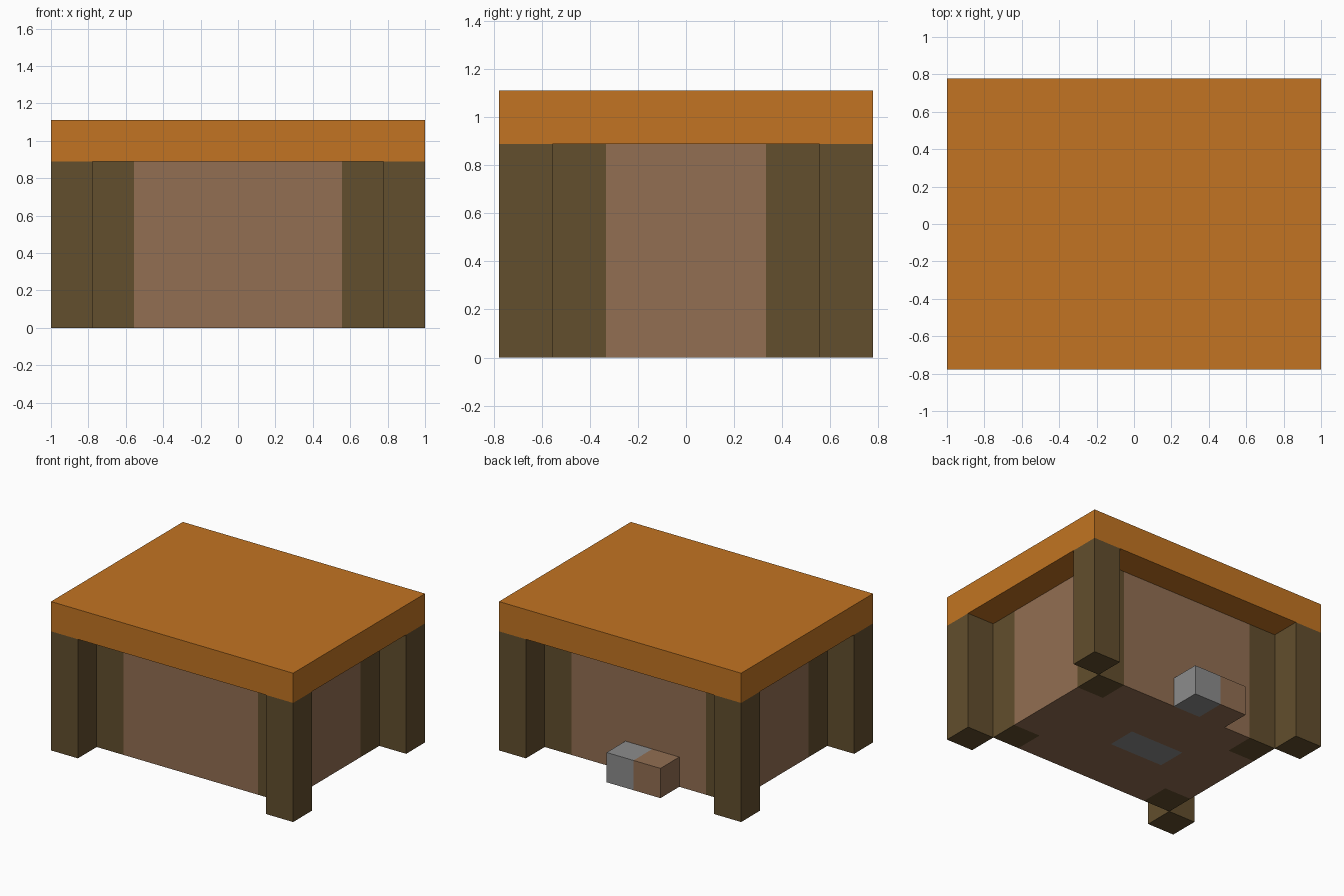
import bpy
import bmesh
from mathutils import Vector

if "Cube" in bpy.data.objects:
    bpy.data.objects.remove(bpy.data.objects["Cube"], do_unlink=True)

U = 2 / 9                        # building unit: the table is 9 x 7 x 5 units
X, Y, LEG_H, TOP_H = 4.5 * U, 3.5 * U, 4 * U, 5 * U


def material(name, rgb):
    """Flat material from 0-255 sRGB values, stored as linear."""
    linear = [((c / 255 + 0.055) / 1.055) ** 2.4 for c in rgb]
    mat = bpy.data.materials.new(name)
    mat.use_nodes = True
    mat.diffuse_color = (*linear, 1)
    mat.node_tree.nodes["Principled BSDF"].inputs["Base Color"].default_value = (*linear, 1)
    return mat


orange = material("orange_wood", (194, 116, 34))
dark = material("dark_wood", (98, 78, 45))
tan = material("tan_panel", (146, 110, 82))
grey = material("grey_metal", (140, 140, 140))


def box(name, low, high, mats, cuts=(), rule=None):
    """Box between two corners; cuts are (axis, position), rule picks a material per face centre."""
    low, high = Vector(low), Vector(high)
    bm = bmesh.new()
    bmesh.ops.create_cube(bm, size=1)
    for v in bm.verts:
        v.co = (low + high) / 2 + v.co * (high - low)
    for axis, position in cuts:
        normal = Vector((0, 0, 0))
        normal[axis] = 1
        bmesh.ops.bisect_plane(bm, geom=bm.verts[:] + bm.edges[:] + bm.faces[:],
                               plane_co=normal * position, plane_no=normal)
    if rule:
        for face in bm.faces:
            face.material_index = rule(face.calc_center_median())
    mesh = bpy.data.meshes.new(name)
    bm.to_mesh(mesh)
    bm.free()
    for mat in mats:
        mesh.materials.append(mat)
    obj = bpy.data.objects.new(name, mesh)
    bpy.context.collection.objects.link(obj)
    return obj


# Slab on top
box("table_top", (-X, -Y, LEG_H), (X, Y, TOP_H), [orange])

# Four corner legs
for side, sx in (("left", 1), ("right", -1)):
    for end, sy in (("front", -1), ("back", 1)):
        xs = sorted((sx * X, sx * (X - U)))
        ys = sorted((sy * Y, sy * (Y - U)))
        box(f"{end}_{side}_leg", (xs[0], ys[0], 0), (xs[1], ys[1], LEG_H), [dark])

# Cabinet body with dark corner posts and a grey plate cut into the underside
bx, by = X - U, Y - U
px, py = bx - U, by - U
patch_x, patch_r = -U / 2, U      # plate centre and half length


def body_colour(c):
    if abs(c.x) > px and abs(c.y) > py:
        return 1
    on_plate = c.z < 0.01 and abs(c.x - patch_x) < patch_r and abs(c.y) < U / 2
    return 2 if on_plate else 0


body_cuts = [(0, -px), (0, px), (1, -py), (1, py), (1, -U / 2), (1, U / 2),
             (0, patch_x - patch_r), (0, patch_x + patch_r)]
box("cabinet_body", (-bx, -by, 0), (bx, by, LEG_H), [tan, dark, grey], body_cuts, body_colour)

# Small block low on the back, half grey and half tan
box("back_block", (patch_x - U, by, 0), (patch_x + U, Y, U), [tan, grey],
    [(0, patch_x)], lambda c: int(c.x > patch_x + 0.001))
